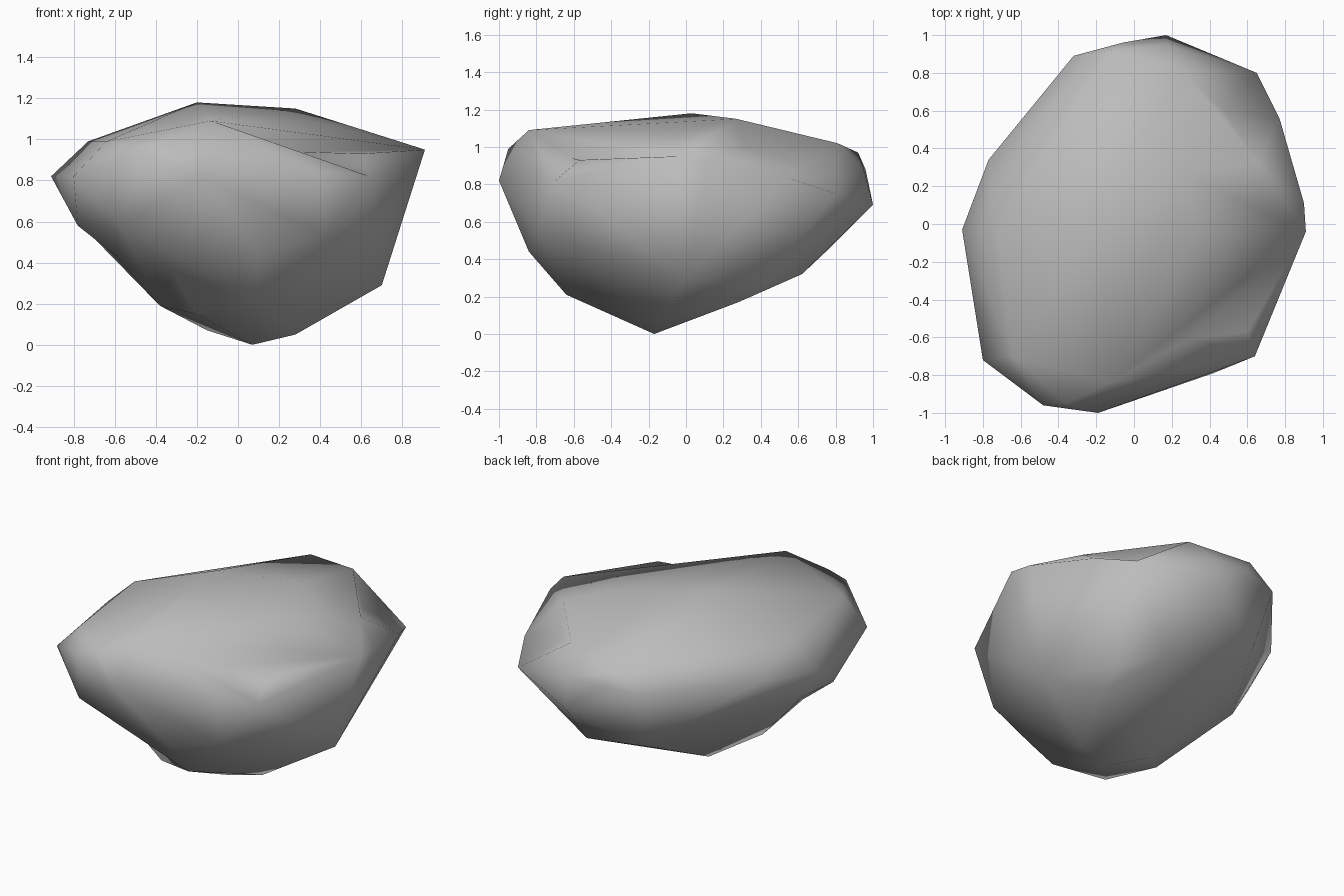
import bpy
import bmesh
from mathutils import Vector
from mathutils.geometry import intersect_point_line

default_cube = bpy.data.objects.get("Cube")
if default_cube:
    bpy.data.objects.remove(default_cube, do_unlink=True)


def make_material(name, colour):
    material = bpy.data.materials.new(name)
    material.use_nodes = True
    material.diffuse_color = colour
    shader = material.node_tree.nodes["Principled BSDF"]
    shader.inputs["Base Color"].default_value = colour
    return material


def distance_to_edge(edge, point):
    start, end = (vert.co for vert in edge.verts)
    along = intersect_point_line(point, start, end)[1]
    return (start.lerp(end, min(max(along, 0), 1)) - point).length


def press_hollow(mesh, target):
    """Merge the two faces beside the nearest edge and pull their middle in."""
    ridge = min(mesh.edges, key=lambda edge: distance_to_edge(edge, target))
    bmesh.ops.dissolve_edges(mesh, edges=[ridge], use_verts=False)
    merged = [face for face in mesh.faces if len(face.verts) > 3]
    middle = bmesh.ops.poke(mesh, faces=merged)["verts"][0]
    middle.co = target


# Corners of the boulder, grouped by height band, in hundredths of a unit
underside = [
    (7, -17, 0), (28, -15, 5), (-15, -2, 7), (9, -64, 21),
    (-20, -50, 15), (-38, -25, 19), (47, 28, 17),
]
lower_flank = [
    (70, 0, 29), (28, 62, 32), (48, 42, 26), (10, -84, 44),
    (-25, 78, 47), (42, -79, 54), (-57, -82, 58),
    (-78, -40, 58), (-80, -5, 62),
]
rim = [
    (17, 100, 69), (65, 80, 75), (77, 56, 83), (90, 11, 93),
    (91, -4, 95), (64, -70, 82), (40, -79, 84), (-19, -100, 82),
    (-48, -96, 95), (-80, -72, 82), (-91, -3, 82), (-77, 34, 86),
    (-32, 89, 86), (-6, 96, 88), (17, 95, 88),
]
crown = [
    (-12, 92, 97), (26, 81, 102), (-73, -2, 99), (-64, -70, 99),
    (-36, -95, 99), (-13, -84, 109), (60, -57, 93), (66, 32, 100),
    (35, -5, 109), (28, 27, 115), (-20, 3, 118),
]

# Wrap the corners in a closed faceted shell
shell = bmesh.new()
for band in (underside, lower_flank, rim, crown):
    for corner in band:
        shell.verts.new(Vector(corner) / 100)
hull = bmesh.ops.convex_hull(shell, input=shell.verts[:])
loose = {item for item in hull["geom_interior"] + hull["geom_unused"]
         if isinstance(item, bmesh.types.BMVert)}
bmesh.ops.delete(shell, geom=list(loose), context="VERTS")

# Hollows: back shoulder, front shoulder and two under the front overhang
for hollow in ((48, 60, 90), (30, -61, 94), (-32, -60, 36), (-59, -36, 43)):
    press_hollow(shell, Vector(hollow) / 100)

bmesh.ops.recalc_face_normals(shell, faces=shell.faces[:])
for face in shell.faces:
    face.smooth = True

boulder_mesh = bpy.data.meshes.new("boulder")
shell.to_mesh(boulder_mesh)
shell.free()
boulder_mesh.materials.append(make_material("stone grey", (0.5, 0.5, 0.5, 1)))
boulder = bpy.data.objects.new("boulder", boulder_mesh)
bpy.context.scene.collection.objects.link(boulder)
